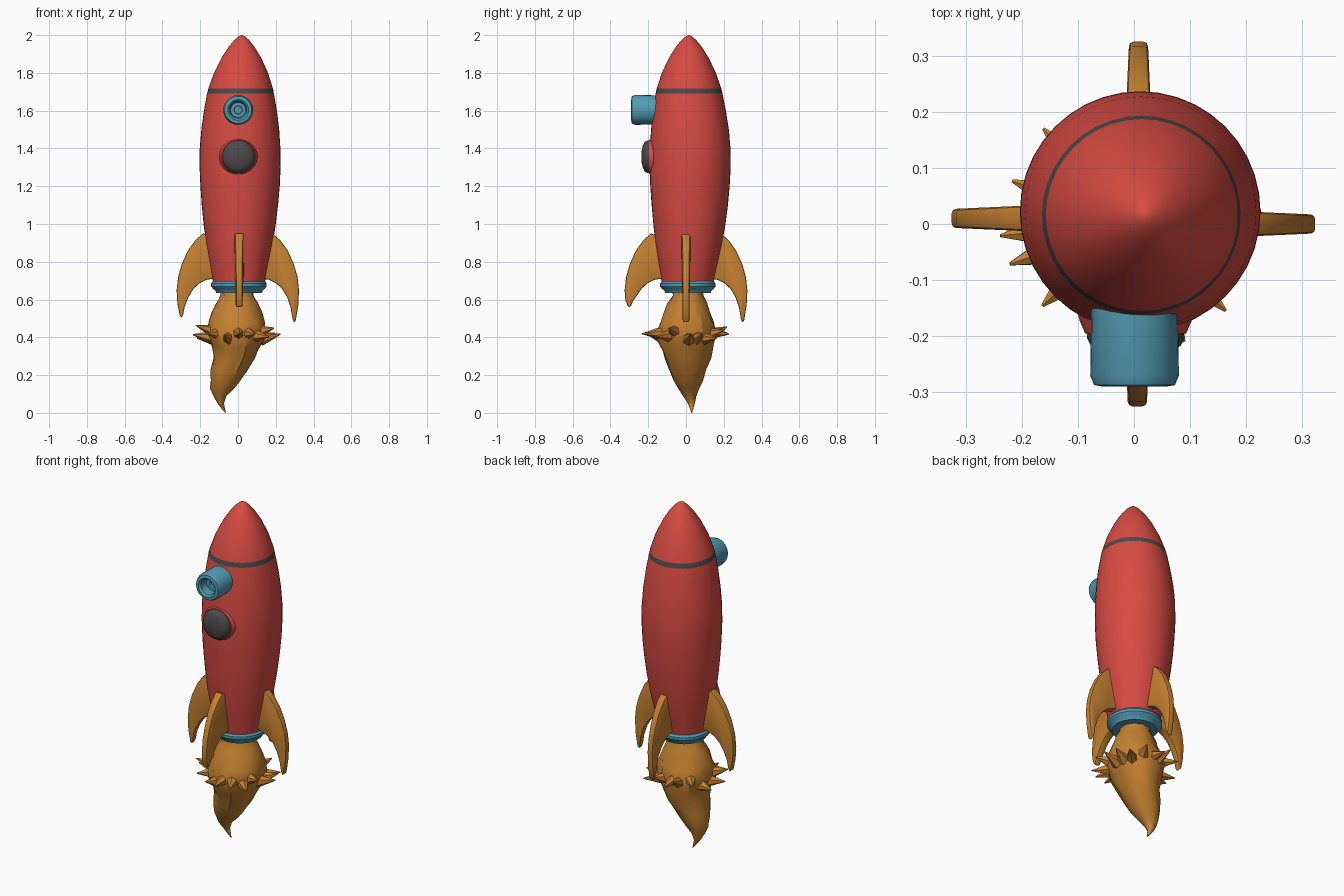
import bpy, bmesh, math, random
from mathutils import Vector, Matrix

if "Cube" in bpy.data.objects:
    bpy.data.objects.remove(bpy.data.objects["Cube"])

random.seed(4)


def material(name, rgb):
    m = bpy.data.materials.new(name)
    m.diffuse_color = (*rgb, 1)
    m.use_nodes = True
    m.node_tree.nodes["Principled BSDF"].inputs["Base Color"].default_value = m.diffuse_color
    return m


RED = material("red", (0.68, 0.07, 0.055))
ORANGE = material("orange", (0.56, 0.22, 0.03))
BLUE = material("blue", (0.085, 0.33, 0.45))
GREY = material("dark grey", (0.075, 0.065, 0.067))


def finish(name, bm, mats, angle=35):
    bmesh.ops.recalc_face_normals(bm, faces=bm.faces)
    me = bpy.data.meshes.new(name)
    bm.to_mesh(me)
    bm.free()
    for m in mats:
        me.materials.append(m)
    ob = bpy.data.objects.new(name, me)
    bpy.context.collection.objects.link(ob)
    bpy.ops.object.select_all(action='DESELECT')
    ob.select_set(True)
    bpy.context.view_layer.objects.active = ob
    bpy.ops.object.shade_smooth_by_angle(angle=math.radians(angle))
    return ob


def loft(rings, sides, jitter=0.0):
    """Skin elliptical rings (z, cx, cy, rx, ry); both ends are closed."""
    bm = bmesh.new()
    loops = []
    for z, cx, cy, rx, ry in rings:
        loop = []
        for i in range(sides):
            a = 2 * math.pi * i / sides
            k = 1 + random.uniform(-jitter, jitter)
            loop.append(bm.verts.new((cx + k * rx * math.cos(a), cy + k * ry * math.sin(a), z)))
        loops.append(loop)
    for lo, hi in zip(loops, loops[1:]):
        for i in range(sides):
            j = (i + 1) % sides
            bm.faces.new((lo[i], lo[j], hi[j], hi[i]))
    bm.faces.new(loops[0])
    bm.faces.new(loops[-1])
    return bm


def turned(profile, cx=0.0, cy=0.0, sides=40):
    return loft([(z, cx, cy, r, r) for r, z in profile], sides)


def face_front(bm, x, z):
    """Turn a z-axis lathe so its height points to -y, placed at x, z."""
    bm.transform(Matrix.Translation((x, 0, z)) @ Matrix.Rotation(math.pi / 2, 4, 'X'))
    return bm


# Hull, with a grey band below the nose
hull = [(0.68, .005, .008, .135), (0.8, .007, .012, .158), (0.9, .008, .015, .177),
        (1.0, .009, .018, .191), (1.1, .010, .02, .202), (1.2, .011, .021, .210),
        (1.3, .011, .022, .2145), (1.4, .011, .022, .2135), (1.5, .012, .021, .206),
        (1.6, .013, .018, .193), (1.69, .013, .016, .177), (1.717, .014, .016, .171),
        (1.8, .016, .015, .143), (1.88, .018, .015, .105), (1.94, .019, .015, .067),
        (1.975, .02, .015, .038), (1.993, .02, .015, .017), (2.0, .02, .015, .003)]
bm = loft([(z, x, y, r, r) for z, x, y, r in hull], 40)
for f in bm.faces:
    if 1.69 < f.calc_center_median().z < 1.717:
        f.material_index = 1
finish("hull", bm, [RED, GREY])

# Exhaust collar
finish("exhaust_collar", turned([(.12, .70), (.138, .697), (.147, .685), (.147, .67), (.137, .657),
                                 (.125, .648), (.12, .635), (.08, .635)], .005, .01), [BLUE])

# Porthole tube with a stepped hollow
finish("porthole_tube", face_front(turned([(.076, .08), (.079, .27), (.072, .287), (.055, .29),
                                           (.045, .28), (.04, .235), (.022, .235), (.02, .22)],
                                          sides=28), .001, 1.604), [BLUE])

# Domed dark hatch in a red seat
finish("hatch_seat", face_front(turned([(.108, .14), (.1, .172), (.09, .195), (.06, .2)],
                                       sides=28), .003, 1.355), [RED])
finish("hatch", face_front(turned([(.08, .16), (.085, .185), (.087, .203), (.08, .217),
                                   (.06, .228), (.03, .235), (.004, .236)],
                                  sides=28), .003, 1.356), [GREY])

# Four swept fins: outline as (distance from axis, height)
OUTLINE = [(.10, .92), (.185, .95), (.225, .915), (.265, .86), (.297, .79), (.317, .72),
           (.325, .65), (.321, .57), (.308, .49), (.298, .48), (.290, .50), (.281, .555),
           (.263, .61), (.237, .655), (.203, .687), (.165, .705), (.10, .715)]


def fin(name, angle, shift, tip):
    bm = bmesh.new()
    sides = []
    for s in (-1, 1):
        loop = []
        for r, z in OUTLINE:
            half = 0.026 - 0.045 * max(0, r - .12)
            if z < .62:                       # each fin has its own tip height
                z = .62 - (.62 - z) * (.62 - tip) / .14
            loop.append(bm.verts.new((r, s * half, z)))
        bm.faces.new(loop)
        sides.append(loop)
    n = len(OUTLINE)
    for i in range(n):
        j = (i + 1) % n
        bm.faces.new((sides[0][i], sides[0][j], sides[1][j], sides[1][i]))
    bmesh.ops.recalc_face_normals(bm, faces=bm.faces)
    rim = [e for e in bm.edges if any(len(f.verts) > 4 for f in e.link_faces)]
    bmesh.ops.bevel(bm, geom=rim, offset=.008, segments=2, profile=.5, affect='EDGES')
    bm.transform(Matrix.Translation(shift) @ Matrix.Rotation(math.radians(angle), 4, 'Z'))
    finish(name, bm, [ORANGE], 40)


fin("right_fin", 0, (-.002, 0, 0), .48)
fin("back_fin", 90, (.008, 0, 0), .48)
fin("left_fin", 180, (0, .01, 0), .505)
fin("front_fin", 270, (.006, 0, 0), .56)

# Flame: a ragged plume that bends to a tip, given as (z, x range, y range)
plume = [(.66, -.085, .08, -.07, .085), (.62, -.09, .085, -.07, .09), (.58, -.115, .11, -.095, .11),
         (.53, -.135, .128, -.115, .125), (.48, -.155, .142, -.14, .145), (.43, -.163, .15, -.155, .158),
         (.39, -.15, .14, -.15, .155), (.35, -.14, .115, -.135, .145), (.29, -.133, .092, -.11, .133),
         (.23, -.142, .055, -.09, .11), (.17, -.146, .015, -.065, .088), (.13, -.146, -.015, -.04, .07),
         (.09, -.13, -.06, -.015, .055), (.05, -.108, -.075, .01, .046), (.02, -.085, -.068, .022, .038),
         (0, -.067, -.064, .028, .032)]
bm = loft([(z, (a + b) / 2, (c + d) / 2, (b - a) / 2, (d - c) / 2) for z, a, b, c, d in plume], 22, .06)
finish("flame", bm, [ORANGE], 30)

# Flame licks around the widest part
bm = bmesh.new()
COUNT = 16
for i in range(COUNT):
    a = 2 * math.pi * (i + random.uniform(-.25, .25)) / COUNT
    z = .425 + random.uniform(-.025, .025)
    way = Vector((math.cos(a), math.sin(a), random.uniform(-.1, .45))).normalized()
    length = random.uniform(.08, .11)
    base = Vector((-.006 + .128 * math.cos(a), .002 + .128 * math.sin(a), z - .01))
    m = Matrix.Translation(base + way * length / 2) @ way.to_track_quat('Z', 'Y').to_matrix().to_4x4()
    bmesh.ops.create_cone(bm, cap_ends=True, segments=6, radius1=.036, radius2=.003,
                          depth=length, matrix=m)
finish("flame_licks", bm, [ORANGE], 30)
